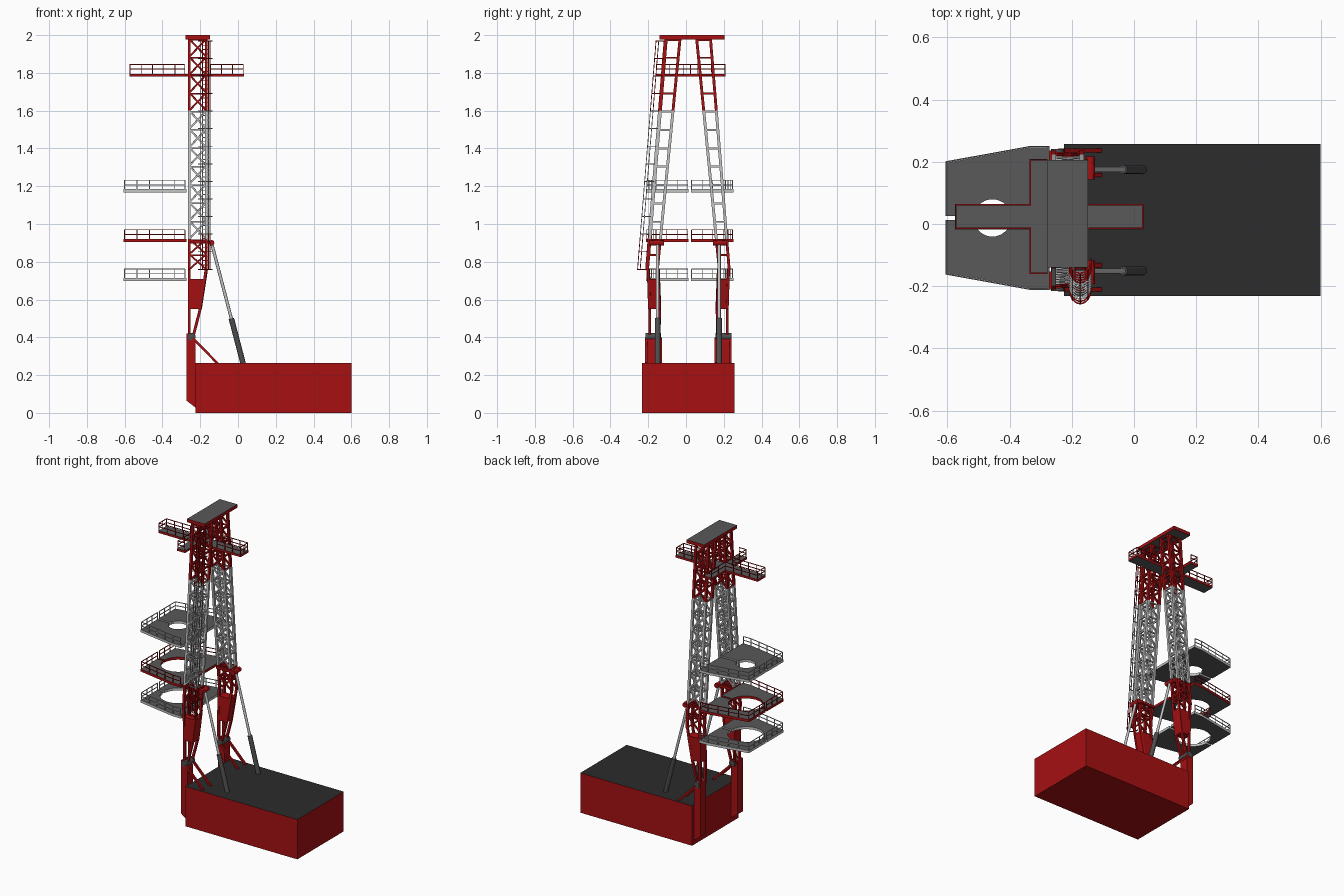
import bpy, bmesh, math
from mathutils import Vector, Matrix

cube = bpy.data.objects.get("Cube")
if cube:
    bpy.data.objects.remove(cube)


def material(name, r, g, b):
    m = bpy.data.materials.new(name)
    m.use_nodes = True
    m.diffuse_color = (r, g, b, 1)
    m.node_tree.nodes["Principled BSDF"].inputs["Base Color"].default_value = (r, g, b, 1)
    return m


RED = material("red paint", 0.38, 0.005, 0.006)
WHITE = material("light grey paint", 0.55, 0.55, 0.55)
DECK = material("deck grey", 0.1, 0.1, 0.1)
DARK = material("dark deck", 0.025, 0.025, 0.025)
STEEL = material("cylinder grey", 0.075, 0.075, 0.075)

MID = 0.0125          # centre plane of the two towers
FRONT_X, REAR_X = -0.258, -0.168
JOINT_LOW, JOINT_HIGH, TOP = 0.92, 1.6, 1.98


def finish(name, bm, mats, rule=None):
    bmesh.ops.recalc_face_normals(bm, faces=bm.faces)
    if rule:
        for f in bm.faces:
            f.material_index = rule(f)
    mesh = bpy.data.meshes.new(name)
    bm.to_mesh(mesh)
    bm.free()
    for m in mats:
        mesh.materials.append(m)
    ob = bpy.data.objects.new(name, mesh)
    bpy.context.collection.objects.link(ob)
    return ob


def beam(bm, a, b, w, sides=4):
    a, b = Vector(a), Vector(b)
    d = b - a
    spin = Matrix.Rotation(math.pi / 4 if sides == 4 else 0, 4, 'Z')
    m = Matrix.Translation((a + b) / 2) @ d.to_track_quat('Z', 'Y').to_matrix().to_4x4() @ spin
    r = w / math.sqrt(2) if sides == 4 else w / 2
    bmesh.ops.create_cone(bm, cap_ends=True, segments=sides, radius1=r, radius2=r,
                          depth=d.length, matrix=m)


def prism(bm, points, shift):
    face = bm.faces.new([bm.verts.new(p) for p in points])
    out = bmesh.ops.extrude_face_region(bm, geom=[face])
    verts = [v for v in out["geom"] if isinstance(v, bmesh.types.BMVert)]
    bmesh.ops.translate(bm, verts=verts, vec=shift)


def box(bm, x, y, z):
    prism(bm, [(x[0], y[0], z[0]), (x[1], y[0], z[0]), (x[1], y[1], z[0]), (x[0], y[1], z[0])],
          (0, 0, z[1] - z[0]))


def paint_by_height(f):
    return 1 if JOINT_LOW < f.calc_center_median().z < JOINT_HIGH else 0


def flat_or_side(f):
    return 0 if abs(f.normal.z) > 0.5 else 1


def railing(bm, path, z, height=0.05):
    for a, b in zip(path, path[1:]):
        a, b = Vector((*a, z)), Vector((*b, z))
        for k in (0.5, 1):
            up = Vector((0, 0, height * k))
            beam(bm, a + up, b + up, 0.004)
        n = max(1, round((b - a).length / 0.065))
        for i in range(n + 1):
            p = a.lerp(b, i / n)
            beam(bm, p, p + Vector((0, 0, height)), 0.004)


def inner(z):
    return 0.148 - 0.098 * (z - JOINT_LOW)


def outer(z):
    return 0.203 - 0.081 * (z - JOINT_LOW)


# Hull
bm = bmesh.new()
box(bm, (-0.225, 0.6), (-0.232, 0.257), (0, 0.265))
finish("hull", bm, [RED, DARK], lambda f: 1 if f.normal.z > 0.5 else 0)

# Lattice levels shared by both towers
levels = [0.76, 0.84]
levels += [JOINT_LOW + (JOINT_HIGH - JOINT_LOW) * i / 7 for i in range(7)]
levels += [JOINT_HIGH + (TOP - JOINT_HIGH) * i / 4 for i in range(5)]

for side, label in ((1, "left"), (-1, "right")):
    def y(v):
        return MID + side * v

    # Lattice tower: four columns, rungs and cross braces
    bm = bmesh.new()
    for lo, hi in zip(levels, levels[1:]):
        for edge in (inner, outer):
            a, b = y(edge(lo)), y(edge(hi))
            for x in (FRONT_X, REAR_X):
                beam(bm, (x, a, lo), (x, b, hi), 0.015)
            beam(bm, (FRONT_X, a, lo), (REAR_X, b, hi), 0.009)
            beam(bm, (REAR_X, a, lo), (FRONT_X, b, hi), 0.009)
            beam(bm, (FRONT_X, b, hi - 0.005), (REAR_X, b, hi - 0.005), 0.008)
        for x in (FRONT_X, REAR_X):
            beam(bm, (x, y(inner(hi)), hi - 0.005), (x, y(outer(hi)), hi - 0.005), 0.01)
    finish("tower_" + label, bm, [RED, WHITE], paint_by_height)

    # Tapered leg frame below the tower
    bm = bmesh.new()
    stations = [(0.76, REAR_X, 0.16, 0.212), (0.71, -0.175, 0.158, 0.21),
                (0.55, -0.2, 0.152, 0.205), (0.41, -0.236, 0.155, 0.205)]
    for (z0, x0, i0, o0), (z1, x1, i1, o1) in zip(stations, stations[1:]):
        for p, q in ((i0, i1), (o0, o1)):
            beam(bm, (x0, y(p), z0), (x1, y(q), z1), 0.014)
            beam(bm, (FRONT_X, y(p), z0), (FRONT_X, y(q), z1), 0.014)
    finish("leg_frame_" + label, bm, [RED])

    # Solid web panel in the leg
    bm = bmesh.new()
    corners = []
    for z, x, i, o in stations[1:3]:
        corners += [bm.verts.new((px, y(v), z)) for px in (-0.265, x + 0.006) for v in (i - 0.005, o + 0.005)]
    bmesh.ops.convex_hull(bm, input=corners)
    finish("leg_panel_" + label, bm, [RED])

    # Hinge post on the hull end, with its diagonal struts
    bm = bmesh.new()
    profile = [(-0.273, 0.065), (-0.225, 0.028), (-0.225, 0.375), (-0.235, 0.42), (-0.273, 0.42)]
    prism(bm, [(px, y(0.165), pz) for px, pz in profile], (0, side * 0.058, 0))
    for v in (0.145, 0.223):
        beam(bm, (-0.24, y(v), 0.395), (-0.108, y(v), 0.262), 0.013)
    finish("hinge_post_" + label, bm, [RED])
    bm = bmesh.new()
    beam(bm, (-0.245, y(0.145), 0.403), (-0.245, y(0.228), 0.403), 0.042, 16)
    finish("hinge_pin_" + label, bm, [STEEL])

    # Lifting cylinder: barrel, rod and bracket
    head, foot = Vector((-0.14, y(0.163), 0.9)), Vector((0.03, y(0.163), 0.25))
    gland = foot.lerp(head, 0.385)
    bm = bmesh.new()
    beam(bm, foot, gland, 0.029, 16)
    finish("cylinder_barrel_" + label, bm, [STEEL])
    bm = bmesh.new()
    beam(bm, gland, head, 0.017, 12)
    finish("cylinder_rod_" + label, bm, [WHITE])
    bm = bmesh.new()
    for v in (0.14, 0.186):
        beam(bm, (-0.265, y(v), 0.905), (-0.13, y(v), 0.905), 0.016)
    beam(bm, (-0.14, y(0.13), 0.9), (-0.14, y(0.205), 0.9), 0.03, 12)
    finish("cylinder_bracket_" + label, bm, [RED])

# Three split work decks with a round opening
for name, z, hole, paint in (("lower_deck", 0.697, 0.11, WHITE), ("middle_deck", 0.904, 0.105, RED),
                             ("upper_deck", 1.167, 0.06, WHITE)):
    plates, rails = bmesh.new(), bmesh.new()
    for side in (1, -1):
        cy = MID + 0.007
        gap = math.asin(0.007 / hole)
        arc = [gap + (math.pi - 2 * gap) * i / 14 for i in range(15)]
        outline = [(-0.455 + hole * math.cos(t), hole * math.sin(t)) for t in arc]
        outline += [(-0.605, 0.007), (-0.605, 0.182), (-0.335, 0.231), (-0.272, 0.231), (-0.272, 0.007)]
        prism(plates, [(px, cy + side * v, z) for px, v in outline], (0, 0, 0.017))
        path = [(-0.601, 0.01), (-0.601, 0.178), (-0.335, 0.227), (-0.28, 0.227)]
        railing(rails, [(px, cy + side * v) for px, v in path], z + 0.015)
    finish(name, plates, [DECK, paint], flat_or_side)
    finish(name + "_railing", rails, [paint])

# Cross-shaped service walkway near the top
bm = bmesh.new()
CY = 0.024
cross = [(-0.575, 0.041), (-0.336, 0.041), (-0.336, 0.185), (-0.278, 0.185), (-0.278, 0.041), (0.031, 0.041)]
outline = [(px, CY + v) for px, v in cross] + [(px, CY - v) for px, v in reversed(cross)]
prism(bm, [(px, py, 1.78) for px, py in outline], (0, 0, 0.015))
finish("walkway", bm, [DECK, RED], flat_or_side)
bm = bmesh.new()
for side in (1, -1):
    for path in ([(-0.572, 0), (-0.572, 0.038), (-0.333, 0.038), (-0.333, 0.182), (-0.282, 0.182)],
                 [(-0.145, 0.038), (0.028, 0.038), (0.028, 0)]):
        railing(bm, [(px, CY + side * v) for px, v in path], 1.795)
finish("walkway_railing", bm, [RED])

# Crown plate across both towers
bm = bmesh.new()
box(bm, (-0.278, -0.148), (-0.14, 0.205), (1.978, 2))
finish("crown_plate", bm, [DECK, RED], flat_or_side)

# Caged ladder on the right tower
bm = bmesh.new()
LX = -0.173


def cage_point(t, z):
    return Vector((LX + 0.035 * math.cos(t), MID - outer(z) - 0.005 - 0.048 * math.sin(t), z))


hoops = [0.76 + 1.21 * i / 13 for i in range(14)]
arc = [math.pi * i / 8 for i in range(9)]
for z in hoops:
    for s, t in zip(arc, arc[1:]):
        beam(bm, cage_point(s, z), cage_point(t, z), 0.005)
for lo, hi in zip(hoops, hoops[1:]):
    for t in arc[2:7:2]:
        beam(bm, cage_point(t, lo), cage_point(t, hi), 0.004)
    for x in (LX - 0.016, LX + 0.016):
        beam(bm, (x, MID - outer(lo) - 0.01, lo), (x, MID - outer(hi) - 0.01, hi), 0.005)
    for i in range(4):
        z = lo + (hi - lo) * i / 4
        beam(bm, (LX - 0.016, MID - outer(z) - 0.01, z), (LX + 0.016, MID - outer(z) - 0.01, z), 0.004)
finish("caged_ladder", bm, [RED, WHITE], paint_by_height)

# Smooth the round parts
bpy.ops.object.select_all(action='DESELECT')
for ob in bpy.data.objects:
    if ob.name.startswith(("cylinder_", "hinge_pin")):
        ob.select_set(True)
        bpy.context.view_layer.objects.active = ob
bpy.ops.object.shade_smooth_by_angle(angle=math.radians(40))
